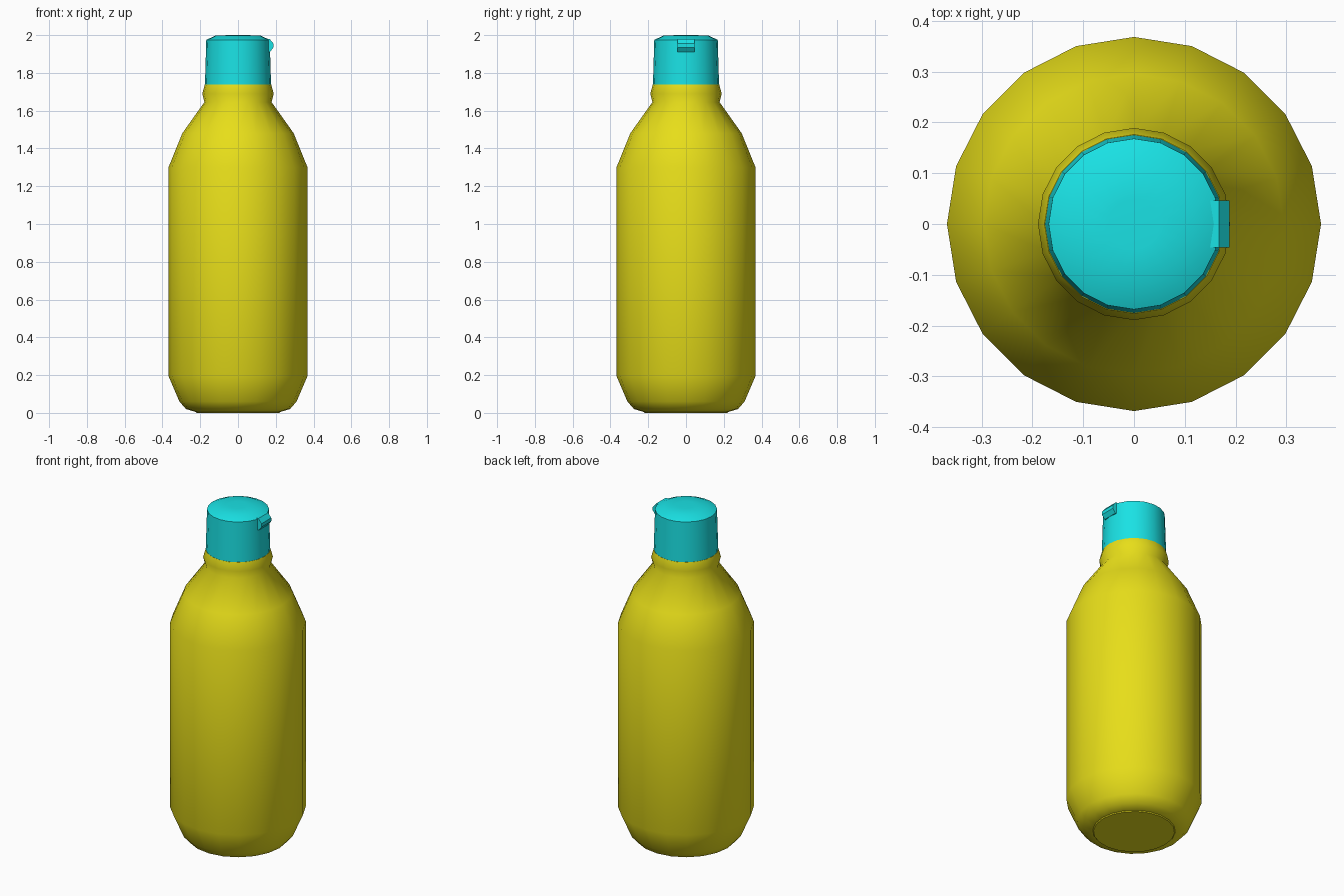
import bpy, bmesh, math

if "Cube" in bpy.data.objects:
    bpy.data.objects.remove(bpy.data.objects["Cube"])

SIDES = 20

def material(name, rgb):
    m = bpy.data.materials.new(name)
    m.diffuse_color = (*rgb, 1)
    m.use_nodes = True
    m.node_tree.nodes["Principled BSDF"].inputs["Base Color"].default_value = m.diffuse_color
    return m

def finish(name, bm, mat, angle):
    bmesh.ops.recalc_face_normals(bm, faces=bm.faces)
    me = bpy.data.meshes.new(name)
    bm.to_mesh(me)
    bm.free()
    ob = bpy.data.objects.new(name, me)
    bpy.context.collection.objects.link(ob)
    me.materials.append(mat)
    bpy.ops.object.select_all(action='DESELECT')
    ob.select_set(True)
    bpy.context.view_layer.objects.active = ob
    bpy.ops.object.shade_smooth_by_angle(angle=math.radians(angle))
    return ob

def lathe(name, profile, mat, angle):
    """Revolve (radius, z) points and cap both ends."""
    bm = bmesh.new()
    rings = [[bm.verts.new((r * math.cos(2 * math.pi * i / SIDES),
                            r * math.sin(2 * math.pi * i / SIDES), z))
              for i in range(SIDES)] for r, z in profile]
    for a, b in zip(rings, rings[1:]):
        for i in range(SIDES):
            j = (i + 1) % SIDES
            bm.faces.new((a[i], a[j], b[j], b[i]))
    bm.faces.new(rings[0])
    bm.faces.new(rings[-1])
    return finish(name, bm, mat, angle)

yellow = material("yellow_plastic", (0.80, 0.73, 0.01))
cyan = material("cyan_plastic", (0.01, 0.76, 0.78))

# Bottle with rounded base, shoulder and neck bead
lathe("bottle_body", [(0.22, 0.004), (0.275, 0.02), (0.31, 0.06), (0.368, 0.195),
                      (0.368, 1.30), (0.295, 1.48), (0.178, 1.645),
                      (0.189, 1.69), (0.176, 1.738)], yellow, 55)

# Flip cap with a shallow domed top
lathe("cap", [(0.175, 1.736), (0.168, 1.975), (0.12, 1.997), (0.05, 2.0)], cyan, 40)

# Thumb tab on the cap's right side
bm = bmesh.new()
outline = [(0.14, 1.98), (0.167, 1.98), (0.188, 1.955),
           (0.188, 1.935), (0.170, 1.911), (0.14, 1.911)]
face = bm.faces.new([bm.verts.new((x, -0.046, z)) for x, z in outline])
side = bmesh.ops.extrude_face_region(bm, geom=[face])
bmesh.ops.translate(bm, vec=(0, 0.092, 0),
                    verts=[v for v in side["geom"] if isinstance(v, bmesh.types.BMVert)])
bm.faces.ensure_lookup_table()
if not face.is_valid or len([f for f in bm.faces if len(f.verts) == 6]) < 2:
    bmesh.ops.holes_fill(bm, edges=bm.edges)
finish("cap_tab", bm, cyan, 30)

# Recessed-edge foot ring standing on the ground
lathe("base_foot", [(0.22, 0.0), (0.225, 0.006)], yellow, 30)
